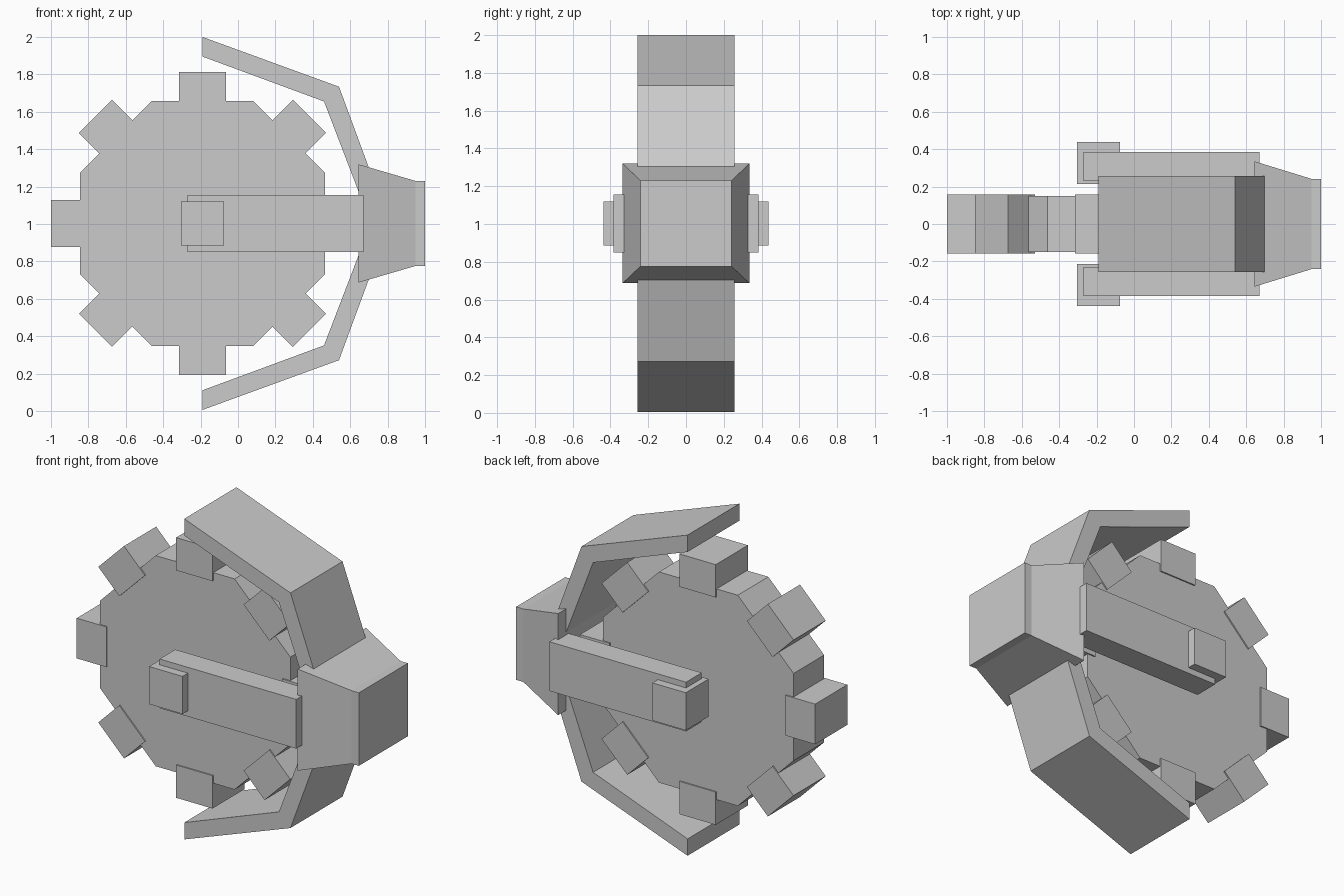
import bpy
import bmesh
from math import cos, sin, pi
from mathutils import Matrix, Vector

if "Cube" in bpy.data.objects:
    bpy.data.objects.remove(bpy.data.objects["Cube"], do_unlink=True)

MID = 1.003        # height of the axle
AXLE_X = -0.19     # wheel centre

grey = bpy.data.materials.new("plain_grey")
grey.use_nodes = True
grey.diffuse_color = (0.6, 0.6, 0.6, 1)
grey.node_tree.nodes["Principled BSDF"].inputs["Base Color"].default_value = (0.6, 0.6, 0.6, 1)


def finish(name, bm):
    bmesh.ops.recalc_face_normals(bm, faces=bm.faces)
    mesh = bpy.data.meshes.new(name)
    bm.to_mesh(mesh)
    bm.free()
    mesh.materials.append(grey)
    obj = bpy.data.objects.new(name, mesh)
    bpy.context.collection.objects.link(obj)
    return obj


def box(name, center, size, turn=0):
    bm = bmesh.new()
    place = (Matrix.Translation(center) @ Matrix.Rotation(turn, 4, 'Y')
             @ Matrix.Diagonal((*size, 1)))
    bmesh.ops.create_cube(bm, size=1, matrix=place)
    return finish(name, bm)


def extrude_profile(name, points, half_depth):
    """Side profile in x and z (relative to the axle height), extruded along y."""
    bm = bmesh.new()
    face = bm.faces.new([bm.verts.new((x, -half_depth, MID + z)) for x, z in points])
    result = bmesh.ops.extrude_face_region(bm, geom=[face])
    moved = [v for v in result["geom"] if isinstance(v, bmesh.types.BMVert)]
    bmesh.ops.translate(bm, verts=moved, vec=(0, 2 * half_depth, 0))
    return finish(name, bm)


# Octagonal wheel with flat sides up
radius = 0.655 / cos(pi / 8)
corners = [(AXLE_X + radius * cos((i + 0.5) * pi / 4),
            radius * sin((i + 0.5) * pi / 4)) for i in range(8)]
extrude_profile("wheel", corners, 0.15)

# Eight block teeth around the rim
for i in range(8):
    a = i * pi / 4
    center = Vector((AXLE_X + 0.707 * cos(a), 0, MID + 0.707 * sin(a)))
    box(f"wheel_tooth_{i + 1}", center, (0.204, 0.316, 0.25), -a)

# Arms and axle caps on both sides
for side, y in (("front", -1), ("back", 1)):
    box(f"{side}_arm", (0.2, y * 0.308, MID), (0.94, 0.154, 0.306))
    box(f"{side}_axle_cap", (-0.19, y * 0.326, MID), (0.23, 0.224, 0.234))

# Bent guards above and below, running into the hub
guard = [(-0.19, 0.997), (0.54, 0.731), (0.748, 0.167),
         (0.66, 0.13), (0.46, 0.652), (-0.19, 0.892)]
for name, s in (("upper_guard", 1), ("lower_guard", -1)):
    extrude_profile(name, [(x, s * z) for x, z in guard], 0.256)

# Tapered hub with a short straight end: x, half width, half height
bm = bmesh.new()
rings = []
for x, w, h in ((0.645, 0.335, 0.316), (0.95, 0.241, 0.227), (1.0, 0.241, 0.227)):
    rings.append([bm.verts.new((x, sy * w, MID + sz * h))
                  for sy, sz in ((-1, -1), (1, -1), (1, 1), (-1, 1))])
for a, b in zip(rings, rings[1:]):
    for i in range(4):
        j = (i + 1) % 4
        bm.faces.new((a[i], a[j], b[j], b[i]))
bm.faces.new(rings[0])
bm.faces.new(rings[-1])
finish("tapered_hub", bm)
